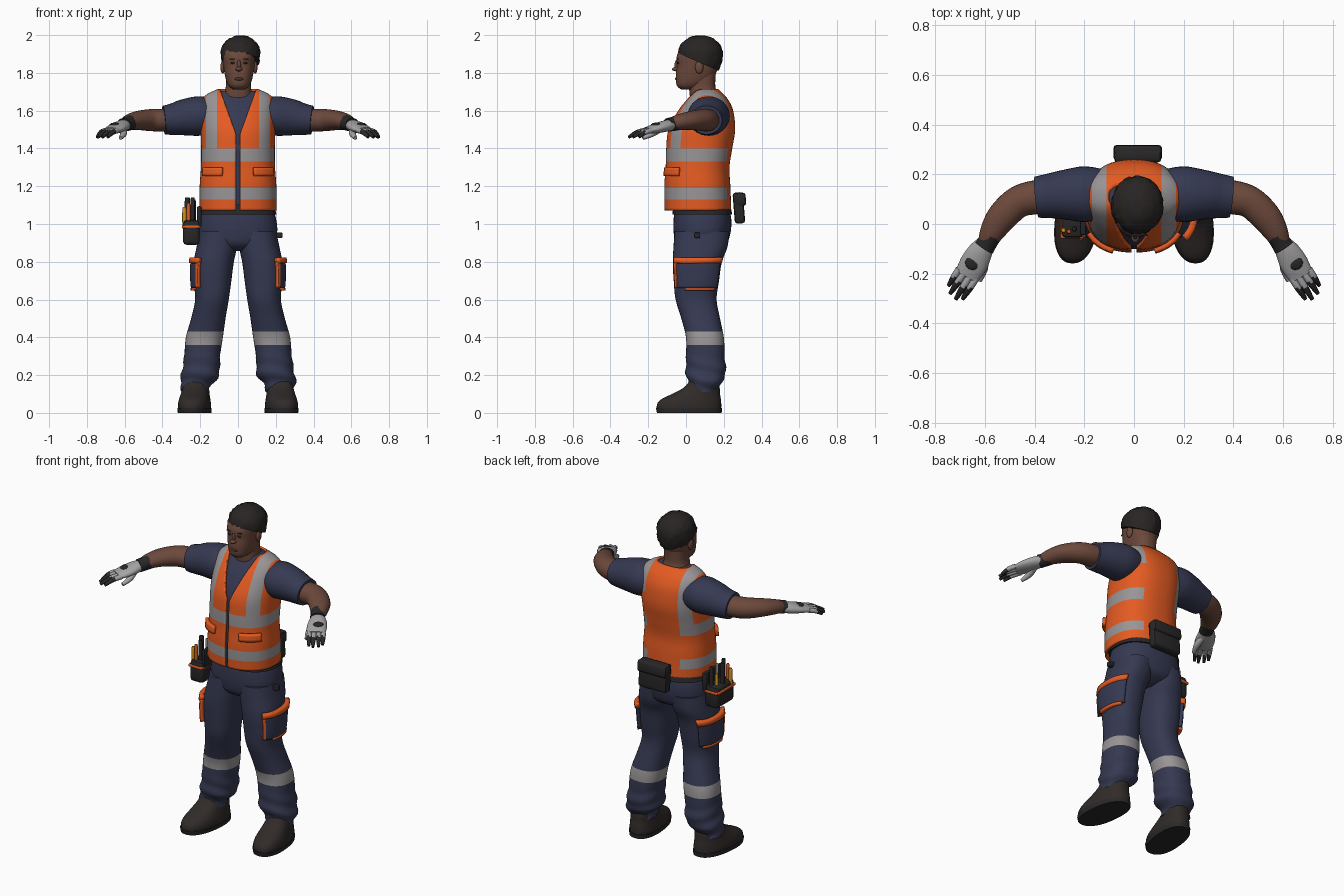
import bpy, bmesh, math, random
from mathutils import Vector, Matrix

random.seed(4)
if "Cube" in bpy.data.objects:
    bpy.data.objects.remove(bpy.data.objects["Cube"])


def material(name, *rgb):
    m = bpy.data.materials.new(name)
    m.use_nodes = True
    m.diffuse_color = (*rgb, 1)
    m.node_tree.nodes["Principled BSDF"].inputs["Base Color"].default_value = (*rgb, 1)
    return m


ORANGE = material("safety orange", .78, .105, .016)
NAVY = material("navy cloth", .036, .041, .083)
SILVER = material("reflective grey", .32, .3, .31)
GLOVE = material("glove grey", .38, .37, .38)
SKIN = material("brown skin", .15, .066, .044)
LIP = material("dark skin", .08, .032, .025)
HAIR = material("black hair", .021, .018, .017)
BOOT = material("boot leather", .03, .024, .022)
GEAR = material("black gear", .022, .02, .02)
YELLOW = material("tool yellow", .64, .3, .01)


def finish(name, bm, mats):
    me = bpy.data.meshes.new(name)
    bm.to_mesh(me)
    bm.free()
    for m in mats if isinstance(mats, tuple) else (mats,):
        me.materials.append(m)
    me.shade_smooth()
    me.set_sharp_from_angle(angle=math.radians(45))
    ob = bpy.data.objects.new(name, me)
    bpy.context.scene.collection.objects.link(ob)
    return ob


def refine(rows, k=5):
    """Smooth curve through the rows, every column interpolated."""
    out, last = [], len(rows) - 1
    for i in range(last):
        quad = zip(rows[max(i - 1, 0)], rows[i], rows[i + 1], rows[min(i + 2, last)])
        quad = list(quad)
        for j in range(k):
            t = j / k
            out.append([b + t * ((c - a) / 2 + t * (a - 2.5 * b + 2 * c - d / 2
                        + t * (1.5 * (b - c) + (d - a) / 2))) for a, b, c, d in quad])
    return out + [list(rows[-1])]


def stitch(bm, rings, closed, cap):
    n = len(rings[0])
    for lo, hi in zip(rings, rings[1:]):
        for j in range(n if closed else n - 1):
            k = (j + 1) % n
            bm.faces.new((lo[j], lo[k], hi[k], hi[j]))
    if cap:
        bm.faces.new(rings[0][::-1])
        bm.faces.new(rings[-1])


def shell(name, rows, mat, z0, z1, a0=0, a1=360, grow=0, cap=True, n=40, wave=0, side=1):
    """Stacked oval sections: rows hold z, centre x, front y, back y, half width."""
    rows = refine(rows)
    closed = a1 - a0 == 360
    bm, rings = bmesh.new(), []
    steps = max(2, int((z1 - z0) / .012))
    if side < 0:
        a0, a1 = 180 - a1, 180 - a0
    for i in range(steps + 1):
        z = z0 + (z1 - z0) * i / steps
        lo, hi = next(((p, q) for p, q in zip(rows, rows[1:]) if z <= q[0]), rows[-2:])
        t = (z - lo[0]) / (hi[0] - lo[0])
        _, cx, front, back, rx = [p + (q - p) * t for p, q in zip(lo, hi)]
        ring = []
        for j in range(n if closed else n + 1):
            a = math.radians(a0 + (a1 - a0) * j / n)
            c, s = math.cos(a), math.sin(a)
            g = grow + wave * max(0, .34 - z) * math.sin(z * 75 + 2 * s + c)
            x = math.copysign(abs(c) ** .86, c) * (rx + g)
            y = math.copysign(abs(s) ** .86, s) * ((back - front) / 2 + g)
            ring.append(bm.verts.new((cx * side + x, (front + back) / 2 + y, z)))
        rings.append(ring)
    stitch(bm, rings, closed, cap and closed)
    ob = finish(name, bm, mat)
    if not closed:
        thicken(ob, abs(grow) + .004)
    return ob


def thicken(ob, depth):
    mod = ob.modifiers.new("thickness", 'SOLIDIFY')
    mod.thickness, mod.offset = depth, -1


def tube(name, pts, mat, side=1, n=20):
    """Oval tube: points hold x, y, z, level radius, upright radius."""
    pts = refine(pts)
    bm, rings = bmesh.new(), []
    mid = [Vector((p[0] * side, p[1], p[2])) for p in pts]
    for i, p in enumerate(pts):
        t = (mid[min(i + 1, len(mid) - 1)] - mid[max(i - 1, 0)]).normalized()
        up = Vector((0, 1, 0)) if abs(t.z) > .9 else Vector((0, 0, 1))
        u = up.cross(t).normalized()
        w = t.cross(u)
        rings.append([bm.verts.new(mid[i] + u * p[3] * math.cos(a) + w * p[4] * math.sin(a))
                      for a in (math.tau * j / n for j in range(n))])
    stitch(bm, rings, True, True)
    return finish(name, bm, mat)


def ball(name, loc, size, mat):
    bm = bmesh.new()
    bmesh.ops.create_uvsphere(bm, u_segments=20, v_segments=12, radius=1)
    bmesh.ops.scale(bm, vec=size, verts=bm.verts)
    bmesh.ops.translate(bm, vec=loc, verts=bm.verts)
    return finish(name, bm, mat)


def box(name, loc, size, mat, bevel=.01, tilt=0):
    bm = bmesh.new()
    bmesh.ops.create_cube(bm, size=1)
    bmesh.ops.scale(bm, vec=size, verts=bm.verts)
    bmesh.ops.bevel(bm, geom=bm.edges[:], offset=bevel, segments=2, profile=.5, affect='EDGES')
    bmesh.ops.rotate(bm, cent=(0, 0, 0), matrix=Matrix.Rotation(tilt, 3, 'X'), verts=bm.verts)
    bmesh.ops.translate(bm, vec=loc, verts=bm.verts)
    return finish(name, bm, mat)


def paint(ob, cuts, rule):
    """Cut along planes, then colour faces by rule; rule None removes the face."""
    bm = bmesh.new()
    bm.from_mesh(ob.data)
    for co, no in cuts:
        bmesh.ops.bisect_plane(bm, geom=bm.verts[:] + bm.edges[:] + bm.faces[:],
                               plane_co=co, plane_no=no, dist=1e-5)
    gone = []
    for f in bm.faces:
        index = rule(f.calc_center_median())
        if index is None:
            gone.append(f)
        else:
            f.material_index = index
    bmesh.ops.delete(bm, geom=gone, context='FACES')
    bm.to_mesh(ob.data)
    bm.free()


def level(*zs):
    return [((0, 0, z), (0, 0, 1)) for z in zs]


# Shirt and vest share one torso profile
torso = [(1.06, 0, -.113, .24, .205), (1.2, 0, -.115, .235, .203), (1.3, 0, -.108, .23, .196),
         (1.4, 0, -.105, .245, .195), (1.5, 0, -.093, .26, .197), (1.6, 0, -.045, .25, .196),
         (1.66, 0, 0, .222, .188), (1.69, 0, .025, .195, .16), (1.715, 0, .045, .17, .105)]
shell("shirt", torso, NAVY, 1.1, 1.705, grow=-.014)
vest = shell("vest", torso, (ORANGE, SILVER), 1.072, 1.715, cap=False, n=72)
cuts = level(1.13, 1.19, 1.33, 1.4, 1.55)
cuts += [((x * s, 0, 0), (1, 0, 0)) for x in (.01, .11, .17) for s in (1, -1)]
cuts += [((.012 * s, 0, 1.48), (.23, 0, -.083 * s)) for s in (1, -1)]


def vest_colour(c):
    x, behind = abs(c.x), c.y > .12
    if c.y < .1 and x < max(.01, .012 + (c.z - 1.48) * .361):
        return None
    band = 1.13 < c.z < 1.19 or 1.33 < c.z < 1.4
    if band:
        return 0 if behind and x < .11 else 1
    strap = .11 < x < .17 and c.z > 1.4
    return int(strap and not (behind and c.x > 0 and c.z < 1.55))


paint(vest, cuts, vest_colour)
thicken(vest, .012)

# Hips and belt
hips = [(.855, 0, 0, .14, .06), (.89, 0, -.05, .21, .17), (.95, 0, -.065, .235, .206),
        (1.02, 0, -.066, .24, .203), (1.08, 0, -.06, .23, .187), (1.13, 0, -.06, .22, .18)]
shell("trouser_hips", hips, NAVY, .856, 1.12)
shell("belt", hips, GEAR, 1.05, 1.1, grow=.009)

leg = [(.1, .222, .03, .165, .066), (.15, .222, .015, .178, .084), (.2, .2, 0, .21, .1),
       (.3, .19, 0, .205, .095), (.4, .178, 0, .2, .098), (.5, .157, -.025, .18, .091),
       (.6, .138, -.055, .162, .089), (.7, .135, -.065, .175, .1), (.8, .128, -.07, .19, .106),
       (.88, .112, -.066, .22, .107), (.97, .1, -.06, .23, .1)]
boot = [(0, .222, -.15, .185, .082), (.04, .222, -.155, .187, .085), (.07, .222, -.135, .185, .081),
        (.1, .222, -.075, .18, .074), (.135, .222, -.01, .178, .068), (.18, .222, .025, .165, .06)]
sleeve = [(.12, .12, 1.575, .1, .088), (.2, .12, 1.572, .112, .104), (.28, .118, 1.565, .1, .097),
          (.34, .113, 1.555, .09, .085), (.392, .108, 1.55, .083, .076)]
forearm = [(.34, .113, 1.555, .065, .06), (.4, .107, 1.55, .068, .06), (.467, .088, 1.55, .064, .058),
           (.53, .03, 1.548, .061, .05), (.57, -.03, 1.54, .05, .042), (.592, -.075, 1.53, .037, .034)]
cuff = [(.574, -.042, 1.537, .044, .041), (.588, -.07, 1.53, .04, .038), (.604, -.095, 1.525, .043, .036)]
palm = [(.597, -.08, 1.525, .038, .03), (.62, -.115, 1.517, .05, .03),
        (.645, -.16, 1.506, .056, .026), (.674, -.21, 1.494, .05, .017)]
thumb = [(.608, -.13, 1.507, .02, .018), (.606, -.18, 1.477, .018, .016), (.622, -.228, 1.455, .01, .01)]
tips = [(.746, -.248), (.74, -.28), (.718, -.303), (.69, -.302)]

for side, word in ((1, "left_"), (-1, "right_")):
    # Trouser leg with reflective shin band
    ob = shell(word + "trouser_leg", leg, (NAVY, SILVER), .11, .96, wave=.035, side=side)
    paint(ob, level(.36, .43), lambda c: int(.36 < c.z < .43))
    # Thigh pocket with orange edging
    for part, mat, z0, z1, a0, a1, grow in (("thigh_pocket", NAVY, .66, .81, -50, 55, .018),
                                            ("pocket_flap", ORANGE, .793, .823, -52, 55, .026),
                                            ("pocket_edge", ORANGE, .66, .8, -53, -45, .022),
                                            ("pocket_hem", ORANGE, .648, .662, -22, 45, .021)):
        shell(word + part, leg, mat, z0, z1, a0, a1, grow, n=16, side=side)
    shell(word + "vest_pocket_flap", torso, ORANGE, 1.255, 1.3, -70, -30, .018, n=12, side=side)
    # Boots, toes turned out
    for ob in (shell(word + "boot", boot, BOOT, .02, .18, side=side),
               shell(word + "boot_sole", boot, GEAR, 0, .025, grow=.004, side=side)):
        for v in ob.data.vertices:
            v.co.x -= side * .1 * (v.co.y - .1)
    # Arm and glove
    tube(word + "sleeve", sleeve, NAVY, side, 32)
    tube(word + "forearm", forearm, SKIN, side, 28)
    tube(word + "glove_cuff", cuff, GEAR, side)
    tube(word + "glove_palm", palm, GLOVE, side)
    tube(word + "glove_thumb", thumb, GLOVE, side, 12)
    ball(word + "knuckle_pad", (.65 * side, -.155, 1.525), (.03, .03, .012), GEAR)
    for i, (x, y) in enumerate(tips):
        k = (1.5 - i) * .026
        root = (.67 + k * .88, -.2 + k * .48)
        finger = [(*root, 1.495, .014, .014),
                  ((root[0] + x) / 2, (root[1] + y) / 2, 1.485, .014, .013), (x, y, 1.46, .008, .008)]
        ob = tube(word + "glove_finger_%d" % (i + 1), finger, (GLOVE, GEAR), side, 12)
        paint(ob, [], lambda c: int(c.y < (root[1] + y) / 2))
    # Face features in pairs
    ball(word + "ear", (.005 + .086 * side, .07, 1.83), (.012, .022, .034), SKIN)
    ball(word + "eye", (.005 + .032 * side, -.041, 1.853), (.013, .007, .006), HAIR)
    box(word + "eyebrow", (.005 + .033 * side, -.044, 1.874), (.034, .01, .007), HAIR, .003)

# Neck, head and face
neck = [(1.6, 0, .03, .18, .08), (1.68, 0, .02, .172, .076), (1.73, .002, .016, .155, .066),
        (1.82, .005, .016, .16, .066)]
head = [(1.712, .005, -.025, .05, .03), (1.73, .005, -.048, .09, .054), (1.76, .005, -.053, .13, .068),
        (1.8, .005, -.053, .16, .077), (1.84, .005, -.048, .172, .083), (1.88, .005, -.051, .178, .086),
        (1.92, .007, -.034, .176, .085), (1.96, .01, .005, .15, .062), (1.98, .01, .05, .1, .025)]
shell("neck", neck, SKIN, 1.61, 1.81)
shell("head", head, SKIN, 1.713, 1.979)
ball("nose_bridge", (.005, -.047, 1.84), (.01, .014, .03), SKIN)
ball("nose_tip", (.005, -.047, 1.82), (.018, .028, .012), SKIN)
ball("mouth", (.005, -.05, 1.768), (.025, .008, .008), LIP)

# Curly hair cap, trimmed along a slanted hairline
bm = bmesh.new()
bmesh.ops.create_icosphere(bm, subdivisions=4, radius=1)
for v in bm.verts:
    p = v.co * (1 + random.uniform(-.02, .04))
    v.co = (.013 + p.x * .104, .076 + p.y * .116, 1.902 + p.z * (.096 if p.z > 0 else .15))
cut = bmesh.ops.bisect_plane(bm, geom=bm.verts[:] + bm.edges[:] + bm.faces[:], clear_inner=True,
                             plane_co=(0, -.05, 1.908), plane_no=(0, .105, .24))
bmesh.ops.edgeloop_fill(bm, edges=[e for e in cut["geom_cut"] if isinstance(e, bmesh.types.BMEdge)])
finish("hair", bm, HAIR)

# Back pouch, tool holster and tools
box("back_pouch", (.015, .28, 1.085), (.19, .055, .165), GEAR, .015, .08)
box("back_pouch_lid", (.015, .287, 1.13), (.196, .06, .07), GEAR, .014, .08)
box("hip_clip", (.218, .06, .94), (.035, .03, .03), GEAR, .006)
box("holster_plate", (-.205, .04, 1.04), (.025, .17, .11), GEAR)
box("holster_body", (-.247, .03, .955), (.088, .17, .13), GEAR, .018)
box("holster_trim", (-.249, .03, .985), (.096, .177, .016), ORANGE, .005)
for name, x, y, top, r, mat in (("screwdriver_handle", -.284, -.025, 1.09, .011, YELLOW),
                                ("plier_handle_front", -.262, -.03, 1.11, .01, ORANGE),
                                ("plier_handle_back", -.24, -.02, 1.14, .011, GEAR),
                                ("torch", -.268, .03, 1.14, .014, GEAR),
                                ("spanner", -.235, .035, 1.13, .008, SILVER),
                                ("marker", -.26, .075, 1.09, .009, YELLOW),
                                ("knife", -.235, .09, 1.13, .012, GEAR)):
    tube(name, [(x, y, .98, r, r), (x, y, top - .02, r, r), (x, y, top, r * .7, r * .7)], mat, n=12)
